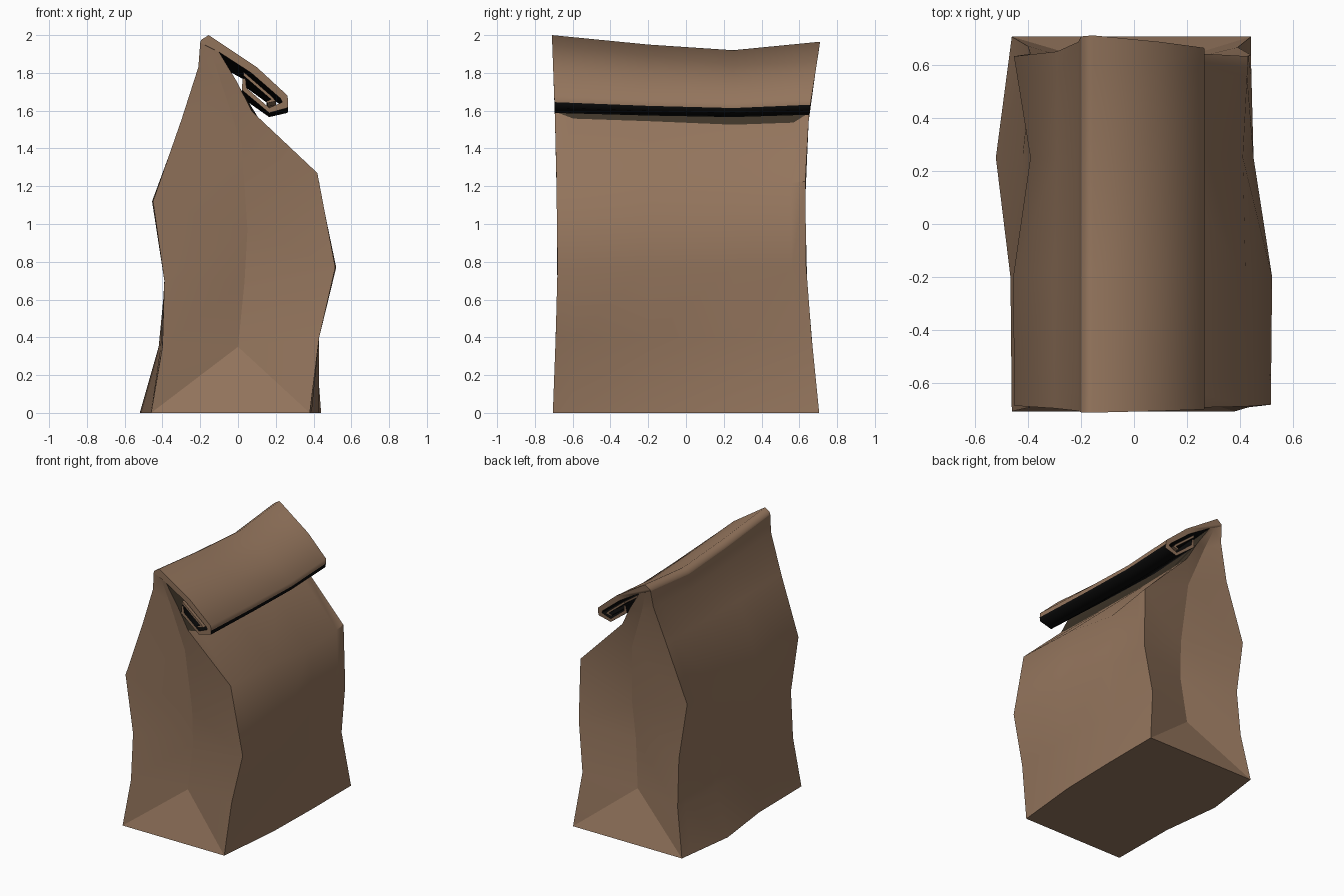
import bpy, bmesh
from math import radians

old = bpy.data.objects.get("Cube")
if old:
    bpy.data.objects.remove(old)


def material(name, rgb):
    m = bpy.data.materials.new(name)
    m.use_nodes = True
    m.diffuse_color = (*rgb, 1)
    m.node_tree.nodes["Principled BSDF"].inputs["Base Color"].default_value = (*rgb, 1)
    return m


MATS = [material("brown_paper", (0.295, 0.178, 0.109)),
        material("black_inside", (0.003, 0.003, 0.003)),
        material("dark_fold", (0.05, 0.036, 0.022))]


def six(a, b, c, d):
    """Four column values, plus one extra column near each end."""
    return a, a + (b - a) * .2, b, c, c + (d - c) * .8, d


def lerp_table(table, z):
    for (z0, a), (z1, b) in zip(table, table[1:]):
        if z <= z1:
            return a + (b - a) * max(0, z - z0) / (z1 - z0)
    return table[-1][1]


SAG = six(0, -.05, -.08, -.035)      # dip of the top edge in each column
FRONT_Y = [(0, -.705), (.4, -.69), (.75, -.68), (1.2, -.685), (1.6, -.695), (2, -.71)]
BACK_Y = [(0, .705), (.4, .665), (.75, .637), (1.2, .63), (1.6, .652), (2, .71)]


def place(x, z, col):
    """Point of a profile in one of the six columns along y."""
    y = six(lerp_table(FRONT_Y, z), -.2, .25, lerp_table(BACK_Y, z))[col]
    return x, y, z + SAG[col] * min(1, max(0, (z - 1.45) / .5))


def finish(bm, name, angle):
    bmesh.ops.recalc_face_normals(bm, faces=bm.faces[:])
    me = bpy.data.meshes.new(name)
    bm.to_mesh(me)
    bm.free()
    for m in MATS:
        me.materials.append(m)
    ob = bpy.data.objects.new(name, me)
    bpy.context.collection.objects.link(ob)
    bpy.ops.object.select_all(action='DESELECT')
    ob.select_set(True)
    bpy.context.view_layer.objects.active = ob
    bpy.ops.object.shade_smooth_by_angle(angle=radians(angle))


# Bag body: each level has a height and the x of the four main columns
RIGHT_SIDE = [(0, .38, .43, .44, .44), (.4, .43, .43, .41, .39), (.77, .515, .52, .45, .44),
              (1.27, .42, .42, .41, .43), (1.57, .10, .10, .10, .10),
              (1.76, -.01, -.01, -.01, -.01), (1.91, -.10, -.10, -.10, -.10)]
LEFT_SIDE = [(0, -.46, -.465, -.52, -.46), (.35, -.40, -.41, -.42, -.40),
             (.7, -.39, -.39, -.37, -.39), (1.12, -.45, -.455, -.39, -.452),
             (1.55, -.30, -.30, -.29, -.29), (1.83, -.21, -.21, -.21, -.21),
             (1.96, -.20, -.20, -.20, -.20)]
# Uneven height of the shoulder fold and of the fold under the roll
SHOULDER = six(0, -.02, -.085, -.045)
UNDER_ROLL = (.025, -.01, -.015, -.03, -.025, .03)
# Gusset crease: x, z, inset
CREASE = [(0, .35, .10), (.035, .7, .10), (.05, .97, .07), (.02, 1.42, .035),
          (-.09, 1.75, .025), (-.145, 1.92, .01)]

bm = bmesh.new()
new = bm.verts.new


def level(row, right_side):
    z, xs = row[0], six(*row[1:])
    points = []
    for c, x in enumerate(xs):
        drop = 0
        if right_side and z == 1.27:
            drop = SHOULDER[c]
        elif right_side and z == 1.57:
            drop = UNDER_ROLL[c]
            x -= drop
        points.append(new(place(x, z + drop, c)))
    return points


right = [level(row, True) for row in RIGHT_SIDE]
left = [level(row, False) for row in LEFT_SIDE]
ridge = [new(place(-.155, 1.985, c)) for c in range(6)]
right.append(ridge)
left.append(ridge)
for side in (right, left):
    for i in range(7):
        for c in range(5):
            f = bm.faces.new((side[i][c], side[i][c + 1], side[i + 1][c + 1], side[i + 1][c]))
            f.material_index = 2 if side is right and i in (4, 5) else 0

# Folded gussets at both ends
for c, inward in ((0, 1), (5, -1)):
    crease = []
    for x, z, d in CREASE:
        px, py, pz = place(x, z, c)
        crease.append(new((px, py + inward * d, pz)))
    base = bm.faces.new((left[0][c], right[0][c], crease[0]))
    for side in (left, right):
        bm.faces.new((side[0][c], side[1][c], crease[0]))
        for i in range(1, 6):
            bm.faces.new((side[i][c], side[i + 1][c], crease[i]))
            bm.faces.new((side[i][c], crease[i], crease[i - 1]))
        bm.faces.new((side[6][c], ridge[c], crease[5]))
    sharp = list(base.edges) + [bm.edges.get(pair) for pair in zip(crease, crease[1:])]
    for e in sharp:
        e.smooth = False
bm.faces.new(right[0] + left[0][::-1])
finish(bm, "bag_body", 40)


# Rolled top and tongue: closed profiles swept along the columns
def sweep(name, profile, black, angle):
    bm = bmesh.new()
    rings = [[bm.verts.new(place(x, z, c)) for x, z in profile] for c in range(6)]
    n = len(profile)
    for a, b in zip(rings, rings[1:]):
        for k in range(n):
            q = (k + 1) % n
            bm.faces.new((a[k], a[q], b[q], b[k])).material_index = int(k in black)
    for end in (rings[0], rings[-1]):
        bm.faces.new(end)
    finish(bm, name, angle)


sweep("rolled_top",
      [(-.20, 1.96), (-.195, 1.975), (-.155, 2.0), (.10, 1.83), (.262, 1.68), (.266, 1.645),
       (.263, 1.615), (.165, 1.588), (.02, 1.71), (.025, 1.77), (.04, 1.77), (.045, 1.72),
       (.165, 1.615), (.235, 1.645), (.225, 1.665), (.07, 1.80), (-.10, 1.91)],
      range(5, 16), 78)
sweep("inner_tongue",
      [(.03, 1.805), (.18, 1.675), (.20, 1.65), (.155, 1.64), (.15, 1.65), (.175, 1.66),
       (.03, 1.785)],
      range(3, 6), 40)
